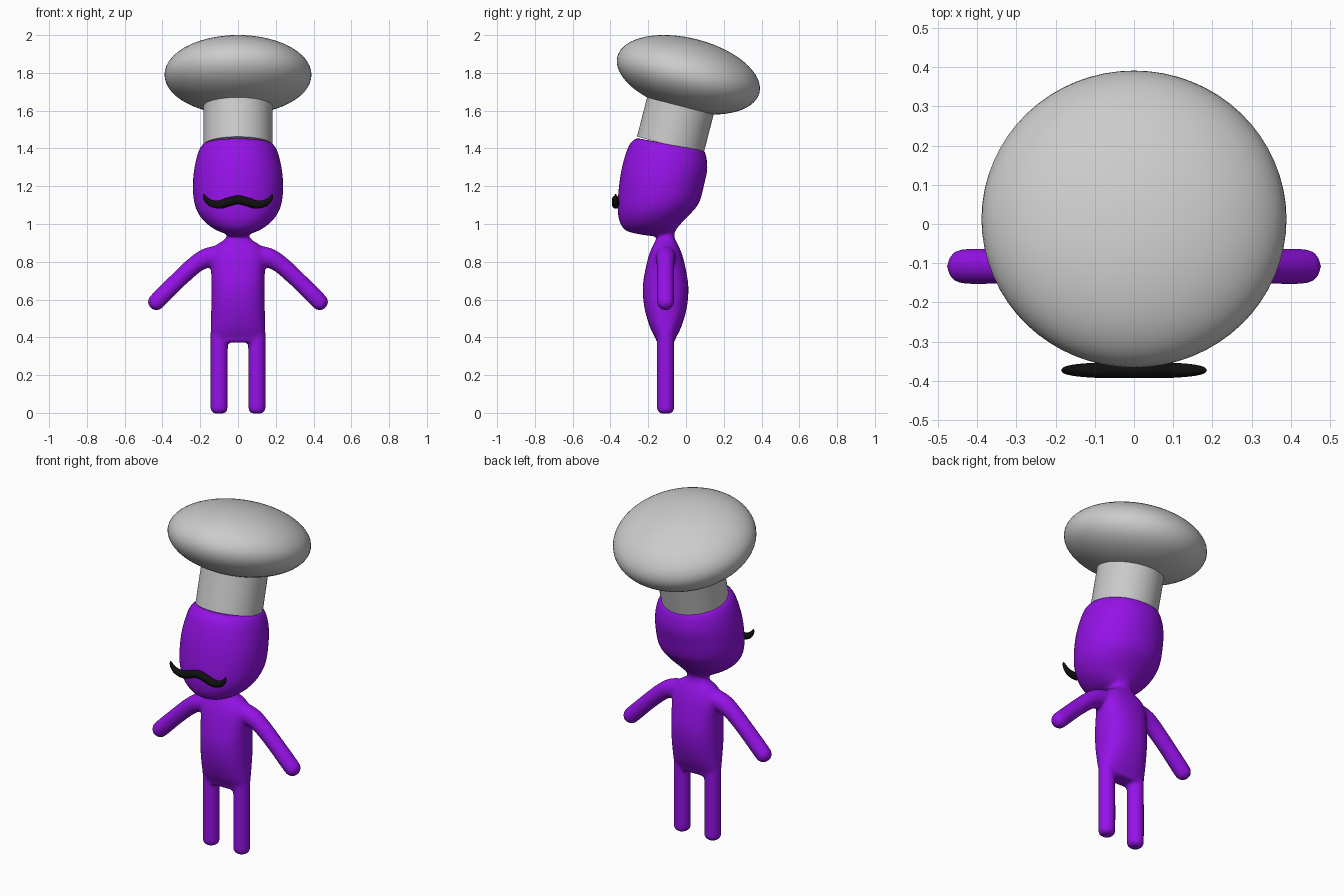
import bpy, bmesh, math
from mathutils import Vector, Matrix

if "Cube" in bpy.data.objects:
    bpy.data.objects.remove(bpy.data.objects["Cube"])


def material(name, rgb):
    m = bpy.data.materials.new(name)
    m.diffuse_color = (*rgb, 1)
    m.use_nodes = True
    m.node_tree.nodes["Principled BSDF"].inputs["Base Color"].default_value = m.diffuse_color
    return m


PURPLE = material("purple", (0.30, 0.006, 0.80))
GREY = material("hat grey", (0.60, 0.60, 0.60))
BLACK = material("black", (0.005, 0.005, 0.005))


def make_object(name, bm, mat):
    bmesh.ops.recalc_face_normals(bm, faces=bm.faces)
    me = bpy.data.meshes.new(name)
    bm.to_mesh(me)
    bm.free()
    me.materials.append(mat)
    ob = bpy.data.objects.new(name, me)
    bpy.context.collection.objects.link(ob)
    return ob


def smooth_rings(rings, steps=5):
    """Catmull-Rom interpolation of (centre, u, v) rings."""
    out = []
    for i in range(len(rings) - 1):
        quad = [rings[max(0, min(len(rings) - 1, i + k))] for k in (-1, 0, 1, 2)]
        for s in range(steps):
            t = s / steps
            out.append([b + 0.5 * t * ((c - a) + t * ((2 * a - 5 * b + 4 * c - d)
                        + t * (3 * (b - c) + d - a))) for a, b, c, d in zip(*quad)])
    return out + [rings[-1]]


def loft(bm, rings, power=2.0, sides=40):
    """Closed skin over superellipse cross-sections."""
    loops = []
    for centre, u, v in smooth_rings(rings):
        loop = []
        for k in range(sides):
            a = 2 * math.pi * k / sides
            c, s = math.cos(a), math.sin(a)
            loop.append(bm.verts.new(centre + u * math.copysign(abs(c) ** (2 / power), c)
                                     + v * math.copysign(abs(s) ** (2 / power), s)))
        loops.append(loop)
    for a, b in zip(loops, loops[1:]):
        for k in range(sides):
            n = (k + 1) % sides
            bm.faces.new((a[k], a[n], b[n], b[k]))
    bm.faces.new(loops[0])
    bm.faces.new(loops[-1])


def profile_ring(yf, zf, yb, zb, w, x=0):
    """Ring from its front point, back point and half width."""
    return (Vector((x, (yf + yb) / 2, (zf + zb) / 2)), Vector((w, 0, 0)),
            Vector((0, (yb - yf) / 2, (zb - zf) / 2)))


def tube_rings(path, y, depth=1.0):
    """Rings along (x, z, radius) points in the plane at y."""
    rings = []
    for i, (x, z, r) in enumerate(path):
        p, q = path[max(i - 1, 0)], path[min(i + 1, len(path) - 1)]
        t = Vector((q[0] - p[0], 0, q[1] - p[1])).normalized()
        rings.append((Vector((x, y, z)), Vector((-t.z, 0, t.x)) * r, Vector((0, r * depth, 0))))
    return rings


MID = -0.108   # y of the body centre line
body = bmesh.new()

# Head: front point, back point, half width
head = [(-.264, 1.455, .097, 1.39, .184), (-.298, 1.423, .108, 1.354, .207),
        (-.325, 1.354, .113, 1.29, .226), (-.346, 1.265, .097, 1.212, .238),
        (-.359, 1.16, .071, 1.116, .236), (-.362, 1.08, .023, 1.053, .216),
        (-.352, 1.014, -.024, 1.005, .174), (-.319, .966, -.051, .972, .118),
        (-.243, .945, -.061, .95, .066), (-.165, .935, -.061, .936, .057)]
loft(body, [profile_ring(*r) for r in head], 2.1)

# Torso with neck: height, half width, half depth
torso = [(.98, .055, .046), (.94, .056, .046), (.915, .075, .052), (.885, .118, .068),
         (.83, .145, .090), (.735, .142, .112), (.65, .141, .121), (.55, .142, .111),
         (.455, .144, .083), (.40, .146, .056), (.373, .146, .047)]
loft(body, [profile_ring(MID - d, z, MID + d, z, w) for z, w, d in torso], 2.4)

# Legs and arms, mirrored
leg = [(-.003, .028), (.005, .038), (.018, .045), (.06, .046), (.3, .046), (.42, .046)]
arm = [(0, .835, .05), (.10, .835, .052), (.17, .818, .052), (.23, .782, .047), (.32, .70, .045),
       (.43, .59, .045), (.447, .573, .039), (.457, .563, .029), (.463, .557, .012)]
for side in (-1, 1):
    loft(body, [profile_ring(MID - r, z, MID + r, z, r, side * .10) for z, r in leg])
    loft(body, tube_rings([(side * x, z, r) for x, z, r in arm], MID))

# Fuse the figure into one soft skin
figure = make_object("body", body, PURPLE)
fuse = figure.modifiers.new("fuse", 'REMESH')
fuse.mode = 'VOXEL'
fuse.voxel_size = 0.009
fuse.use_smooth_shade = True
soften = figure.modifiers.new("soften", 'SMOOTH')
soften.factor = 0.5
soften.iterations = 8

# Hat: a leaning band and a flattened ball on the same axis
lean = Matrix.Translation((0, .0125, 1.79)) @ Matrix.Rotation(math.radians(-14.4), 4, 'X')
bm = bmesh.new()
bmesh.ops.create_cone(bm, cap_ends=True, segments=64, radius1=.182, radius2=.182, depth=.31,
                      matrix=lean @ Matrix.Translation((0, 0, -.23)))
band = make_object("hat_band", bm, GREY)
bm = bmesh.new()
bmesh.ops.create_uvsphere(bm, u_segments=64, v_segments=32, radius=1,
                          matrix=lean @ Matrix.Diagonal((.389, .388, .193, 1)))
puff = make_object("hat_puff", bm, GREY)

# Moustache: tapered wavy tube
half = [(.182, 1.158, .004), (.172, 1.135, .012), (.145, 1.111, .018), (.10, 1.103, .022),
        (.05, 1.117, .023)]
bm = bmesh.new()
loft(bm, tube_rings([(-x, z, r) for x, z, r in half] + [(0, 1.128, .023)] + half[::-1],
                    -.373, .87), sides=20)
moustache = make_object("moustache", bm, BLACK)

for ob in (band, puff, moustache):
    bpy.ops.object.select_all(action='DESELECT')
    ob.select_set(True)
    bpy.context.view_layer.objects.active = ob
    bpy.ops.object.shade_smooth_by_angle(angle=math.radians(40))
